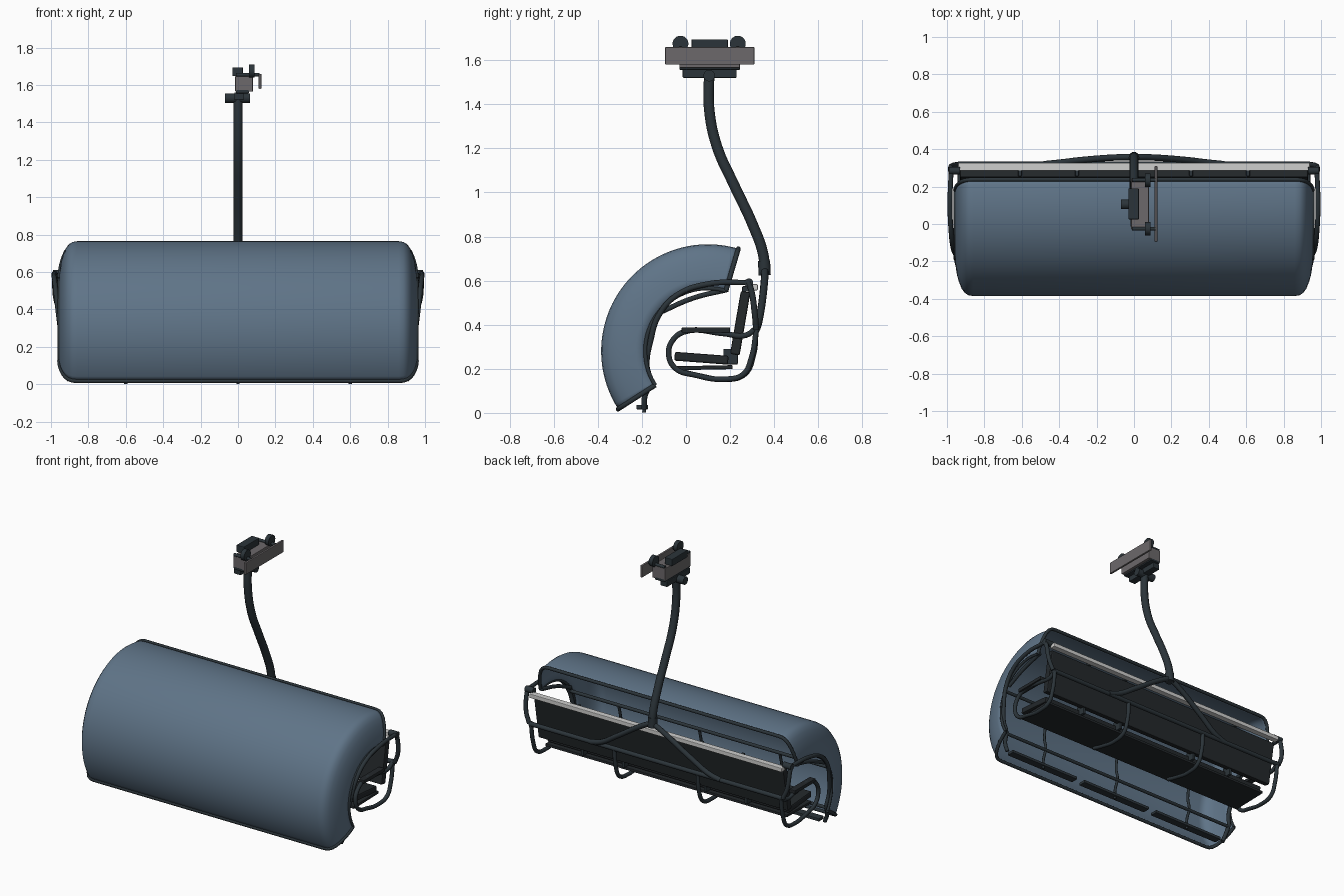
import bpy, bmesh, math
from mathutils import Vector

if "Cube" in bpy.data.objects:
    bpy.data.objects.remove(bpy.data.objects["Cube"])


def material(name, rgb):
    m = bpy.data.materials.new(name)
    m.diffuse_color = (*rgb, 1)
    m.use_nodes = True
    m.node_tree.nodes["Principled BSDF"].inputs["Base Color"].default_value = m.diffuse_color
    return m


BLUE = material("tinted_blue", (0.115, 0.175, 0.245))
FRAME = material("dark_frame", (0.024, 0.034, 0.041))
SEAT = material("black_padding", (0.017, 0.021, 0.024))
GREY = material("clamp_grey", (0.15, 0.14, 0.145))
LIGHT = material("light_trim", (0.62, 0.62, 0.61))


def select(ob):
    bpy.ops.object.select_all(action='DESELECT')
    ob.select_set(True)
    bpy.context.view_layer.objects.active = ob


def box(name, lo, hi, mat, tilt=0, bevel=0.004):
    """Box between two corners, tilted about x through its centre."""
    lo, hi = Vector(lo), Vector(hi)
    bpy.ops.mesh.primitive_cube_add(size=1, location=(lo + hi) / 2)
    ob = bpy.context.object
    ob.name = name
    ob.scale = hi - lo
    bpy.ops.object.transform_apply(location=False, rotation=False, scale=True)
    ob.rotation_euler.x = tilt
    ob.data.materials.append(mat)
    mod = ob.modifiers.new("bevel", 'BEVEL')
    mod.width, mod.segments = bevel, 2
    return ob


def tube(name, pts, r, mat=FRAME, smooth=True, closed=False):
    """Round tube through points."""
    cu = bpy.data.curves.new(name, 'CURVE')
    cu.dimensions = '3D'
    cu.bevel_depth, cu.bevel_resolution, cu.use_fill_caps = r, 3, True
    cu.resolution_u = 8
    if smooth:
        sp = cu.splines.new('BEZIER')
        sp.bezier_points.add(len(pts) - 1)
        for b, p in zip(sp.bezier_points, pts):
            b.co = p
            b.handle_left_type = b.handle_right_type = 'AUTO'
    else:
        sp = cu.splines.new('POLY')
        sp.points.add(len(pts) - 1)
        for b, p in zip(sp.points, pts):
            b.co = (*p, 1)
    sp.use_cyclic_u = closed
    ob = bpy.data.objects.new(name, cu)
    bpy.context.collection.objects.link(ob)
    cu.materials.append(mat)
    select(ob)
    bpy.ops.object.convert(target='MESH')
    bpy.ops.object.shade_smooth_by_angle(angle=math.radians(50))
    return bpy.context.object


def cyl_x(name, x0, x1, y, z, r, mat):
    bpy.ops.mesh.primitive_cylinder_add(vertices=24, radius=r, depth=x1 - x0,
                                        location=((x0 + x1) / 2, y, z),
                                        rotation=(0, math.pi / 2, 0))
    ob = bpy.context.object
    ob.name = name
    ob.data.materials.append(mat)
    bpy.ops.object.shade_smooth_by_angle(angle=math.radians(40))


# Weather bubble: part-revolved profile (x, radius) about an axis along x
CY, CZ = 0.10, 0.28
A0, A1, N = math.radians(73.5), math.radians(212.8), 40
half = [(0.86, 0.485), (0.885, 0.481), (0.905, 0.468), (0.922, 0.445),
        (0.936, 0.41), (0.947, 0.37), (0.953, 0.33), (0.956, 0.285)]
profile = [(-x, r) for x, r in reversed(half)] + half


def on_bubble(x, r, a):
    return (x, CY + r * math.cos(a), CZ + r * math.sin(a))


angles = [A0 + (A1 - A0) * i / N for i in range(N + 1)]
bm = bmesh.new()
rows = [[bm.verts.new(on_bubble(x, r, a)) for x, r in profile] for a in angles]
for p, q in zip(rows, rows[1:]):
    for i in range(len(p) - 1):
        bm.faces.new((p[i], p[i + 1], q[i + 1], q[i]))
bmesh.ops.recalc_face_normals(bm, faces=bm.faces)
bm.faces.ensure_lookup_table()
mid = min(bm.faces, key=lambda f: f.calc_center_median().y)
if mid.normal.y > 0:
    bmesh.ops.reverse_faces(bm, faces=bm.faces)
me = bpy.data.meshes.new("bubble")
bm.to_mesh(me)
bm.free()
me.materials.append(BLUE)
bubble = bpy.data.objects.new("bubble", me)
bpy.context.collection.objects.link(bubble)
select(bubble)
bpy.ops.object.shade_smooth_by_angle(angle=math.radians(40))
sol = bubble.modifiers.new("thickness", 'SOLIDIFY')
sol.thickness, sol.offset = 0.006, -1

# Dark rim around the whole bubble opening
tube("bubble_top_rim", [on_bubble(x, r, A0) for x, r in profile], 0.011, smooth=False)
tube("bubble_bottom_rim", [on_bubble(x, r, A1) for x, r in profile], 0.011, smooth=False)

# Hanger arm and sleeve
tube("hanger_arm", [(0, 0.105, 1.54), (0, 0.105, 1.38), (0, 0.14, 1.21), (0, 0.22, 1.03),
                    (0, 0.30, 0.86), (0, 0.35, 0.72), (0, 0.358, 0.63)], 0.025)
tube("hanger_sleeve", [(0, 0.354, 0.69), (0, 0.357, 0.625)], 0.029, smooth=False)

# Seat, backrest and trim
box("seat_cushion", (-0.90, -0.052, 0.228), (0.90, 0.192, 0.268), SEAT, -0.075, 0.008)
box("seat_pan", (-0.90, -0.05, 0.196), (0.90, 0.212, 0.214), SEAT, 0.02)
box("backrest", (-0.93, 0.224, 0.262), (0.93, 0.268, 0.552), SEAT, -0.17, 0.008)
box("backrest_trim", (-0.94, 0.286, 0.556), (0.94, 0.326, 0.584), LIGHT)
tube("back_rail", [(-0.94, 0.318, 0.38), (0.94, 0.318, 0.38)], 0.015, smooth=False)
for x in (-0.61, -0.305, 0.305, 0.61):
    box("backrest_bracket", (x - 0.01, 0.255, 0.55), (x + 0.01, 0.29, 0.575), FRAME)
    box("seat_bracket", (x - 0.01, 0.17, 0.22), (x + 0.01, 0.235, 0.29), FRAME)

for s in (-1, 1):
    # Fanned supports from the sleeve to the back rail
    tube("fan_support", [(0, 0.358, 0.65), (s * 0.07, 0.357, 0.615), (s * 0.28, 0.342, 0.48),
                         (s * 0.40, 0.328, 0.405), (s * 0.48, 0.32, 0.38)], 0.017)
    # Hoop under the seat
    tube("seat_hoop", [(s * 0.31, y, z) for y, z in
                       ((0.318, 0.38), (0.305, 0.26), (0.265, 0.175), (0.17, 0.152),
                        (0.06, 0.168), (-0.03, 0.19))], 0.013)
    # End frame: armrest loop and back upright
    tube("armrest_loop", [(s * 0.93, y, z) for y, z in
                          ((0.325, 0.39), (0.27, 0.352), (0.17, 0.36), (0.0, 0.37),
                           (-0.06, 0.33), (-0.078, 0.26), (-0.045, 0.20), (0.04, 0.172),
                           (0.17, 0.153), (0.26, 0.175), (0.297, 0.25), (0.32, 0.38),
                           )], 0.013)
    box("armrest_pad", (s * 0.93 - 0.022, -0.02, 0.364), (s * 0.93 + 0.022, 0.20, 0.388), SEAT)
    tube("end_upright", [(s * 0.945, 0.318, 0.38), (s * 0.972, 0.312, 0.45),
                         (s * 0.98, 0.295, 0.56), (s * 0.98, 0.283, 0.592)], 0.014)
    cyl_x("pivot", min(s * 0.93, s * 0.99), max(s * 0.93, s * 0.99), 0.285, 0.59, 0.02, FRAME)
    # Safety bar arm bowing outside the bubble edge
    tube("safety_arm", [(s * 0.978, 0.285, 0.592), (s * 0.984, 0.10, 0.585),
                        (s * 0.978, -0.04, 0.535), (s * 0.968, -0.125, 0.44),
                        (s * 0.955, -0.16, 0.33), (s * 0.94, -0.178, 0.22),
                        (s * 0.93, -0.165, 0.14), (s * 0.92, -0.188, 0.07),
                        (s * 0.90, -0.19, 0.02)], 0.013)
    # Bubble end rim and stay
    tube("bubble_end_rim", [on_bubble(s * 0.956, 0.285, a) for a in angles], 0.009, smooth=False)
    tube("bubble_stay", [(s * 0.945, 0.19, 0.56), (s * 0.945, 0.03, 0.52),
                         (s * 0.945, -0.12, 0.455)], 0.012)

# Safety crossbar, struts and three footrests
tube("safety_crossbar", [(-0.93, -0.165, 0.13), (0.93, -0.165, 0.13)], 0.011, smooth=False)
for x in (-0.6, 0, 0.6):
    tube("safety_strut", [(x, y, z) for y, z in
                          ((-0.14, 0.42), (-0.165, 0.32), (-0.178, 0.22), (-0.165, 0.14),
                           (-0.188, 0.07), (-0.19, 0.002))], 0.009)
    box("footrest", (x - 0.27, -0.225, 0.016), (x + 0.27, -0.172, 0.036), FRAME)
tube("safety_top_bar", [(-0.965, -0.14, 0.42), (0.965, -0.14, 0.42)], 0.011, smooth=False)

# Grip at the top of the hanger
cyl_x("grip_pivot", -0.07, 0.065, 0.105, 1.53, 0.026, FRAME)
box("grip_base", (-0.02, -0.015, 1.52), (0.03, 0.23, 1.56), FRAME)
box("grip_lower_plate", (-0.012, -0.03, 1.556), (0.06, 0.245, 1.578), FRAME)
box("grip_body", (-0.015, -0.03, 1.565), (0.08, 0.245, 1.65), GREY)
box("grip_top_block", (-0.03, 0.025, 1.648), (0.026, 0.19, 1.695), FRAME)
box("grip_side_plate", (0.11, -0.095, 1.58), (0.125, 0.31, 1.66), GREY)
for y in (-0.025, 0.235):
    cyl_x("grip_wheel", 0.06, 0.088, y, 1.675, 0.036, FRAME)
    cyl_x("grip_axle", -0.01, 0.115, y, 1.655, 0.01, FRAME)
